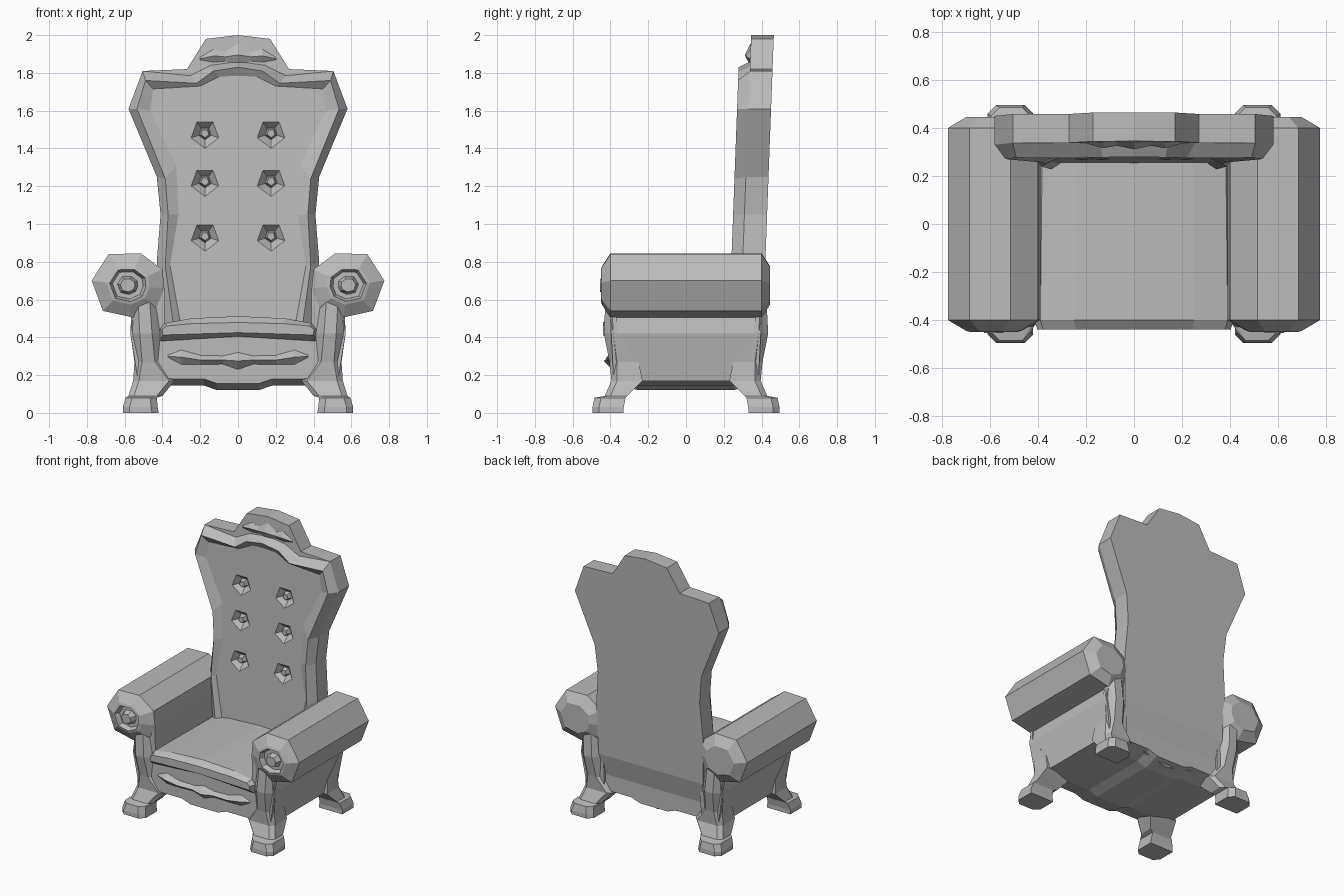
import bpy, bmesh, math
from mathutils import Matrix, Vector

cube = bpy.data.objects.get("Cube")
if cube:
    bpy.data.objects.remove(cube, do_unlink=True)

grey = bpy.data.materials.new("plain_grey")
grey.use_nodes = True
grey.diffuse_color = (0.5, 0.5, 0.5, 1)
grey.node_tree.nodes["Principled BSDF"].inputs["Base Color"].default_value = (0.5, 0.5, 0.5, 1)


def finish(name, bm):
    bmesh.ops.remove_doubles(bm, verts=bm.verts, dist=0.0005)
    bmesh.ops.recalc_face_normals(bm, faces=bm.faces)
    mesh = bpy.data.meshes.new(name)
    bm.to_mesh(mesh)
    bm.free()
    mesh.materials.append(grey)
    obj = bpy.data.objects.new(name, mesh)
    bpy.context.collection.objects.link(obj)
    return obj


def loft(name, rings, strips=False):
    """Bridge rings of points; close the ends with n-gons or left-right strips."""
    bm = bmesh.new()
    rows = [[bm.verts.new(p) for p in ring] for ring in rings]
    n = len(rows[0])
    for a, b in zip(rows, rows[1:]):
        for i in range(n):
            j = (i + 1) % n
            bm.faces.new((a[i], a[j], b[j], b[i]))
    for row in (rows[0], rows[-1]):
        if strips:
            for i in range(n // 2):
                ids = dict.fromkeys((i, i + 1, n - i - 1, (n - i) % n))
                bm.faces.new([row[k] for k in ids])
        else:
            bm.faces.new(row)
    return finish(name, bm)


def both_sides(half):
    """Complete a half outline that starts and ends on the centre line."""
    return half + [(-x, z) for x, z in reversed(half[1:-1])]


# Backrest: leaning shield with a raised rim and sunken panel
def lean(z):
    return 0.39 + 0.0375 * z - max(0, 0.45 - z) * 0.2


outer = [(0, 2.0), (.17, 1.98), (.27, 1.82), (.505, 1.81), (.58, 1.61), (.43, 1.25),
         (.41, 1.05), (.43, .8), (.42, .45), (.36, .2), (0, .13)]
crest_foot = [(0, 1.86), (.145, 1.84), (.255, 1.785)] + outer[3:]
rim = [(0, 1.83), (.13, 1.81), (.22, 1.745), (.49, 1.76), (.535, 1.61), (.385, 1.24),
       (.37, 1.05), (.385, .78), (.34, .45), (.3, .3), (0, .25)]
panel = [(0, 1.785), (.1, 1.78), (.2, 1.73), (.45, 1.715), (.465, 1.6), (.327, 1.31),
         (.315, 1.05), (.36, .78), (.3, .45), (.28, .32), (0, .3)]
layers = [(outer, 0), (outer, .12), (crest_foot, .12), (rim, .18), (panel, .155)]
backrest = loft("backrest", [[(x, lean(z) - d, z) for x, z in both_sides(line)]
                             for line, d in layers], strips=True)

# Tufted buttons in pentagonal dents
spots = [(s * .175, z) for s in (-1, 1) for z in (1.48, 1.225, .935)]


def pentagons(name, r_front, r_back, depth, offset):
    bm = bmesh.new()
    for x, z in spots:
        spot = Matrix.Translation(Vector((x, lean(z) - .155 + offset, z)))
        bmesh.ops.create_cone(bm, cap_ends=True, segments=5, radius1=r_front,
                              radius2=r_back, depth=depth,
                              matrix=spot @ Matrix.Rotation(-math.pi / 2, 4, 'X'))
    return finish(name, bm)


dents = pentagons("dent_cutter", .09, .035, .05, .012)
dents.hide_render = True
cut = backrest.modifiers.new("dents", 'BOOLEAN')
cut.object = dents
cut.operation = 'DIFFERENCE'
cut.solver = 'EXACT'
bpy.context.view_layer.objects.active = backrest
bpy.ops.object.modifier_apply(modifier="dents")
bpy.data.objects.remove(dents, do_unlink=True)
pentagons("back_buttons", .022, .034, .035, .022)

# Seat base with a sagging underside
under = [(0, .12), (.11, .12), (.18, .145), (.35, .145), (.52, .175)]
rings = []
for y, lift in ((-.39, .035), (-.25, 0), (.25, 0), (.37, .035)):
    half = [(x, z + lift) for x, z in under] + [(.5, .42), (0, .42)]
    rings.append([(x, y, z) for x, z in both_sides(half)])
loft("seat_base", rings)

# Seat cushion with a bulging front
pad = both_sides([(0, .405), (.41, .38), (.415, .44), (.39, .475), (.25, .5), (0, .512)])
loft("seat_cushion", [[(x * w, y, .445 + (z - .445) * h) for x, z in pad]
                      for y, w, h in ((-.44, .97, .5), (-.4, 1, 1), (.3, .98, 1))])

# Arms, scrolls and legs
arm = [(.39, .2), (.39, .66), (.4, .76), (.515, .845), (.685, .84), (.775, .7),
       (.715, .54), (.555, .505), (.57, .42), (.545, .27), (.53, .17)]
roll = arm[1:8] + [(.43, .56)]
cx, cz = .585, .675
# height, inner x, outer x, front y, rear y, corner cut
leg = [(.62, .44, .56, .425, .38, .03), (.42, .405, .57, .435, .36, .05),
       (.27, .4, .548, .405, .25, .04), (.17, .335, .555, .395, .23, .03),
       (.09, .4, .58, .43, .31, .03), (.08, .43, .595, .485, .32, .035),
       (.03, .425, .61, .495, .33, .035), (0, .42, .61, .495, .33, .035)]

for side, sx in (("left", 1), ("right", -1)):
    loft(side + "_arm", [[(sx * x, sy * (.4 - max(0, .5 - z) * .05), z) for x, z in arm]
                         for sy in (-1, 1)])
    for end, sy in (("front", -1), ("back", 1)):
        steps = [(1, .395), (1, .4), (.6, .445)]
        if end == "front":
            steps += [(.5, .45), (.42, .415), (.28, .415), (.2, .455)]
        loft(f"{end}_{side}_scroll",
             [[(sx * (cx + (x - cx) * s), sy * y, cz + (z - cz) * s) for x, z in roll]
              for s, y in steps])
        rings = []
        for z, x0, x1, yf, yr, c in leg:
            section = [(x0, yr), (x0, yf - c), (x0 + c, yf), (x1 - c, yf),
                       (x1, yf - c), (x1, yr)]
            rings.append([(sx * x, sy * y, z) for x, y in section])
        loft(f"{end}_{side}_leg", rings)


# Carved ornaments: ridged bars with a diamond in the middle
def ornament(name, y, half):
    stations = [(-x, *rest) for x, *rest in reversed(half[1:])] + half
    loft(name, [[(x, y + .02, z + h), (x, y, z + h), (x, y - d, z),
                 (x, y, z - h), (x, y + .02, z - h)] for x, z, h, d in stations])


ornament("apron_ornament", -.39, [(0, .275, .045, .045), (.08, .28, .022, .025),
                                  (.2, .28, .025, .03), (.3, .295, .038, .03),
                                  (.37, .3, .006, .005)])
ornament("crest_ornament", .341, [(0, 1.895, .06, .03), (.07, 1.885, .025, .015),
                                  (.13, 1.89, .035, .025), (.2, 1.875, .008, .005)])
